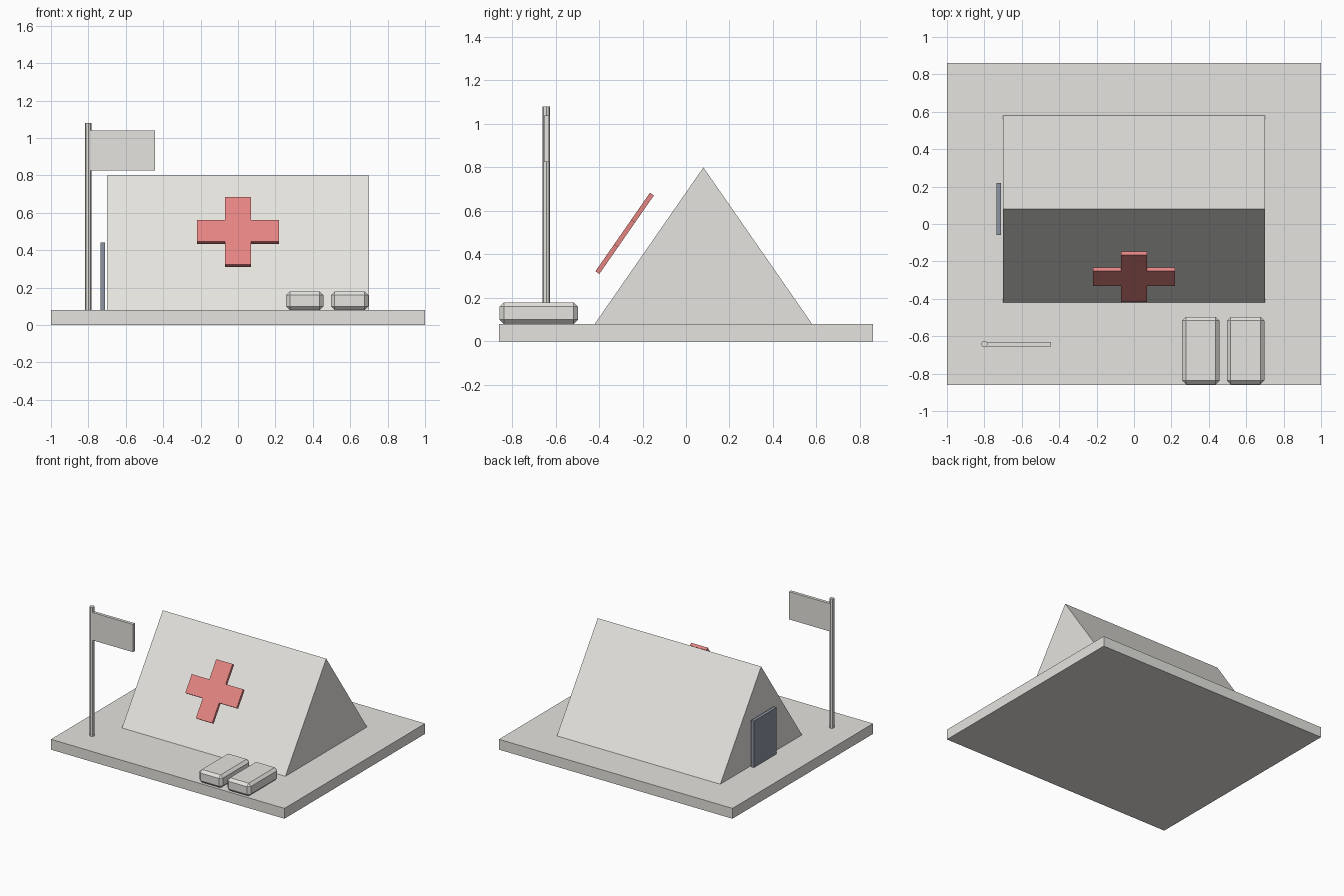
import bpy, bmesh, math
from mathutils import Matrix, Vector

if "Cube" in bpy.data.objects:
    bpy.data.objects.remove(bpy.data.objects["Cube"])


def material(name, rgb):
    m = bpy.data.materials.new(name)
    m.diffuse_color = (*rgb, 1)
    m.use_nodes = True
    m.node_tree.nodes["Principled BSDF"].inputs["Base Color"].default_value = m.diffuse_color
    return m


CANVAS = material("canvas_white", (0.78, 0.77, 0.735))
RED = material("cross_red", (0.78, 0.235, 0.225))
SLATE = material("door_slate", (0.27, 0.30, 0.36))


def finish(name, bm, mat):
    bmesh.ops.recalc_face_normals(bm, faces=bm.faces)
    mesh = bpy.data.meshes.new(name)
    bm.to_mesh(mesh)
    bm.free()
    mesh.materials.append(mat)
    ob = bpy.data.objects.new(name, mesh)
    bpy.context.collection.objects.link(ob)
    return ob


def box(name, lo, hi, mat, bevel=0):
    lo, hi = Vector(lo), Vector(hi)
    bm = bmesh.new()
    bmesh.ops.create_cube(bm, size=1, matrix=Matrix.Translation((lo + hi) / 2)
                          @ Matrix.Diagonal((*(hi - lo), 1)))
    if bevel:
        bmesh.ops.bevel(bm, geom=bm.edges[:], offset=bevel, segments=1,
                        affect='EDGES')
    return finish(name, bm, mat)


def prism(name, outline, depth, matrix, mat):
    """Extrude an XY outline along local Z, centred, then place it."""
    bm = bmesh.new()
    face = bm.faces.new([bm.verts.new((x, y, -depth / 2)) for x, y in outline])
    new = bmesh.ops.extrude_face_region(bm, geom=[face])["geom"]
    bmesh.ops.translate(bm, vec=(0, 0, depth),
                        verts=[v for v in new if isinstance(v, bmesh.types.BMVert)])
    bmesh.ops.transform(bm, matrix=matrix, verts=bm.verts)
    return finish(name, bm, mat)


# Ground slab
box("base", (-1, -0.86, 0), (1, 0.86, 0.08), CANVAS)

# Ridge tent: triangle in the YZ plane extruded along X
yz_to_x = Matrix(((0, 0, 1, 0), (1, 0, 0, 0), (0, 1, 0, 0), (0, 0, 0, 1)))
prism("tent", [(-0.42, 0.08), (0.58, 0.08), (0.08, 0.80)], 1.4, yz_to_x, CANVAS)

# Door flap on the left end
box("door", (-0.735, -0.06, 0.08), (-0.711, 0.22, 0.44), SLATE)

# Cross panel parallel to the front slope
a, b = 0.07, 0.22
cross = [(a, b), (-a, b), (-a, a), (-b, a), (-b, -a), (-a, -a),
         (-a, -b), (a, -b), (a, -a), (b, -a), (b, a), (a, a)]
slope = math.atan2(0.72, 0.50)
prism("cross", cross, 0.022, Matrix.Translation((0, -0.282, 0.497))
      @ Matrix.Rotation(slope, 4, 'X'), RED)

# Flag pole and flag
bm = bmesh.new()
bmesh.ops.create_cone(bm, cap_ends=True, segments=8, radius1=0.0175, radius2=0.0175,
                      depth=1.0, matrix=Matrix.Translation((-0.80, -0.642, 0.58)))
finish("flag_pole", bm, CANVAS)
box("flag", (-0.79, -0.654, 0.825), (-0.443, -0.63, 1.04), CANVAS)

# Chamfered supply bags
for i, x in enumerate((0.357, 0.597)):
    box(f"supply_bag_{i + 1}", (x - 0.1, -0.857, 0.08), (x + 0.1, -0.497, 0.18),
        CANVAS, bevel=0.02)
